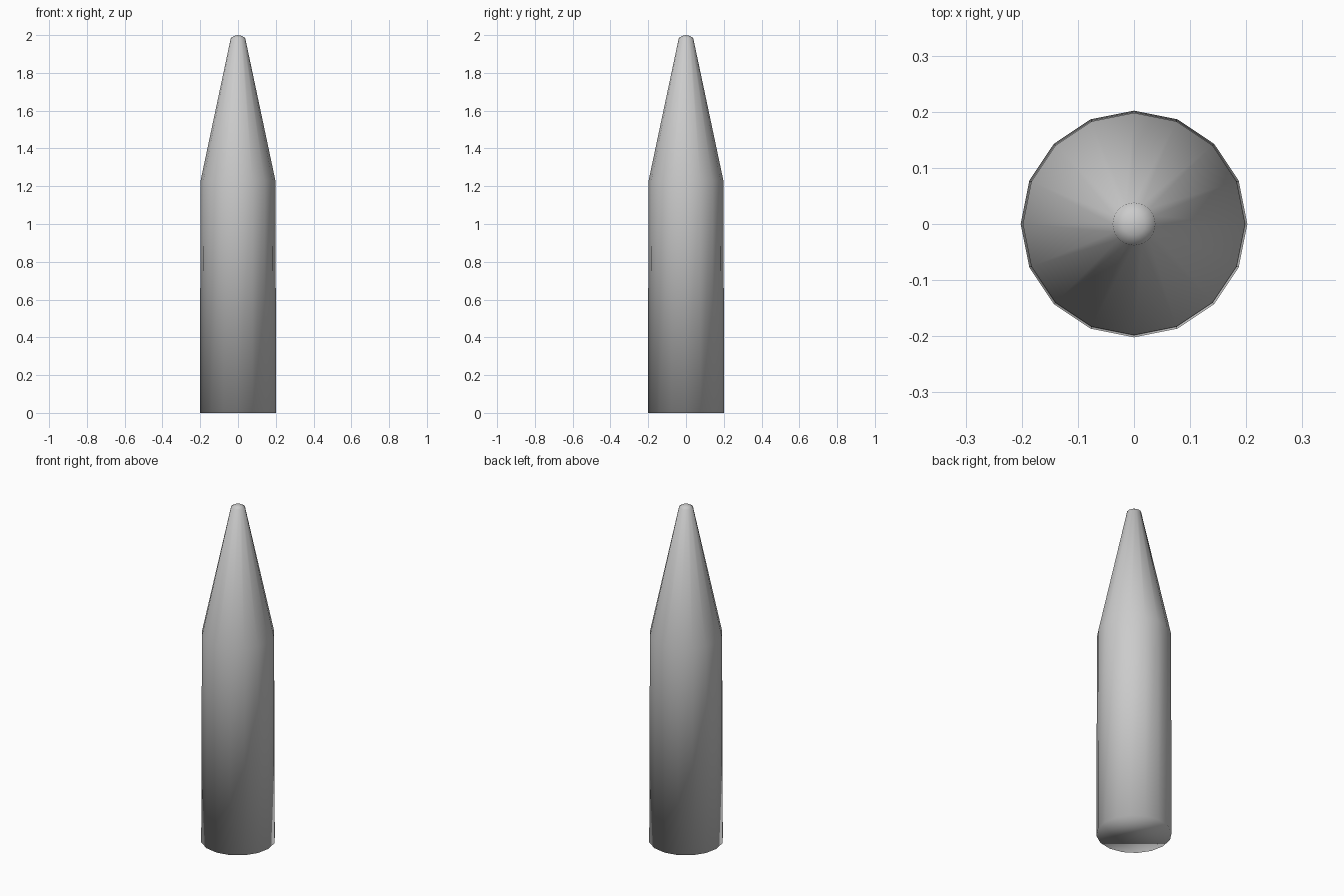
import bpy, bmesh
from math import cos, sin, tau

cube = bpy.data.objects.get("Cube")
if cube:
    bpy.data.objects.remove(cube, do_unlink=True)

SIDES = 16

grey = bpy.data.materials.new("grey")
grey.use_nodes = True
colour = (0.6, 0.6, 0.6, 1)
grey.diffuse_color = colour
grey.node_tree.nodes["Principled BSDF"].inputs["Base Color"].default_value = colour

# Body profile from base to nose: radius, height
profile = [(0.202, 0), (0.198, 1.23), (0.038, 1.985), (0.02, 1.996)]

bm = bmesh.new()
rings = [[bm.verts.new((r * cos(tau * i / SIDES), r * sin(tau * i / SIDES), z))
          for i in range(SIDES)] for r, z in profile]

# Flat base
bm.faces.new(reversed(rings[0]))

# Straight wall, long taper and rounded nose
for low, high in zip(rings, rings[1:]):
    for i in range(SIDES):
        j = (i + 1) % SIDES
        bm.faces.new((low[i], low[j], high[j], high[i]))

# Nose tip
tip = bm.verts.new((0, 0, 2))
for i in range(SIDES):
    bm.faces.new((rings[-1][i], rings[-1][(i + 1) % SIDES], tip))

for face in bm.faces:
    face.smooth = True

mesh = bpy.data.meshes.new("pointed_body")
bm.to_mesh(mesh)
bm.free()
mesh.materials.append(grey)
body = bpy.data.objects.new("pointed_body", mesh)
bpy.context.collection.objects.link(body)
